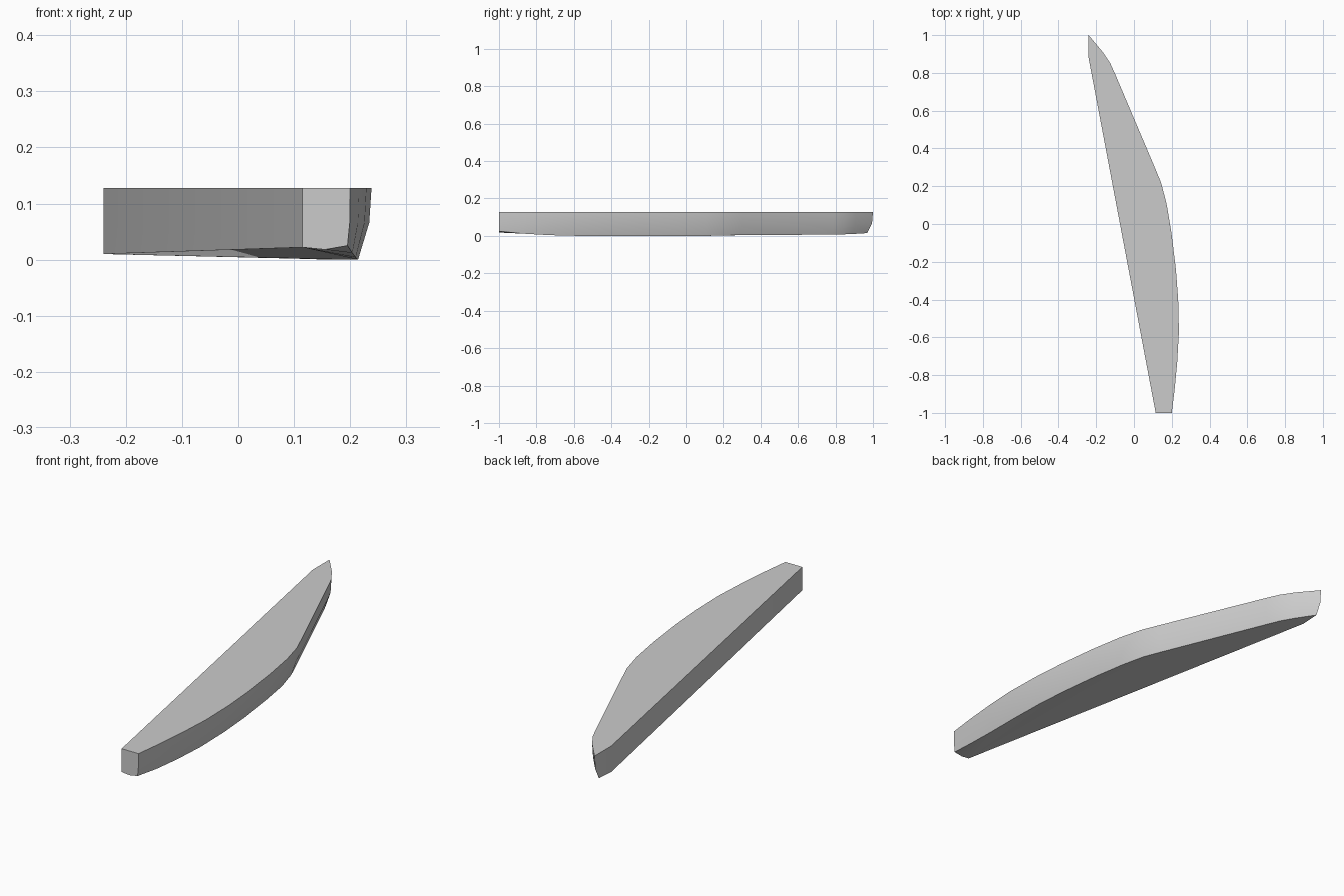
import bpy, bmesh, math

if "Cube" in bpy.data.objects:
    bpy.data.objects.remove(bpy.data.objects["Cube"])

TOP = 0.128
# outline: x, y, inset direction x, y, lower edge height
outline = [
    (-0.24, 0.88, 0, 0, 0.010),
    (0.115, -1.0, 0, 0, 0.022),
    (0.155, -1.0, 0, 0, 0.018),
    (0.200, -1.0, -0.2, 0, 0.025),
    (0.216, -0.87, -0.5, 0, 0.012),
    (0.229, -0.73, -0.8, 0, 0.004),
    (0.238, -0.57, -1, 0, 0.0),
    (0.234, -0.40, -1, 0, 0.0),
    (0.222, -0.24, -1, 0, 0.0),
    (0.199, -0.05, -1, 0, 0.0),
    (0.172, 0.11, -0.9, -0.3, 0.0),
    (0.143, 0.22, -0.9, -0.4, 0.003),
    (0.110, 0.30, -0.9, -0.4, 0.004),
    (-0.098, 0.79, -0.8, -0.5, 0.007),
    (-0.125, 0.85, -0.7, -0.7, 0.008),
    (-0.165, 0.91, -0.5, -0.9, 0.010),
    (-0.24, 1.0, 0, -1.3, 0.015),
]

bm = bmesh.new()


def ring(inset, height):
    return [bm.verts.new((x + dx * inset, y + dy * inset, height(low)))
            for x, y, dx, dy, low in outline]


# top edge, belt and tucked-in lower edge
rings = [ring(0, lambda low: TOP),
         ring(0.004, lambda low: 0.066),
         ring(0.024, lambda low: low)]
for upper, lower in zip(rings, rings[1:]):
    for i in range(len(outline)):
        j = (i + 1) % len(outline)
        bm.faces.new((upper[i], lower[i], lower[j], upper[j]))
bm.faces.new(rings[0])
base = bm.faces.new(rings[-1][::-1])
bmesh.ops.triangulate(bm, faces=[base])
bmesh.ops.recalc_face_normals(bm, faces=bm.faces[:])

mesh = bpy.data.meshes.new("curved_slab")
bm.to_mesh(mesh)
bm.free()
slab = bpy.data.objects.new("curved_slab", mesh)
bpy.context.collection.objects.link(slab)

# smooth the curved wall, keep the rims crisp
bpy.context.view_layer.objects.active = slab
slab.select_set(True)
bpy.ops.object.shade_smooth_by_angle(angle=math.radians(25))
